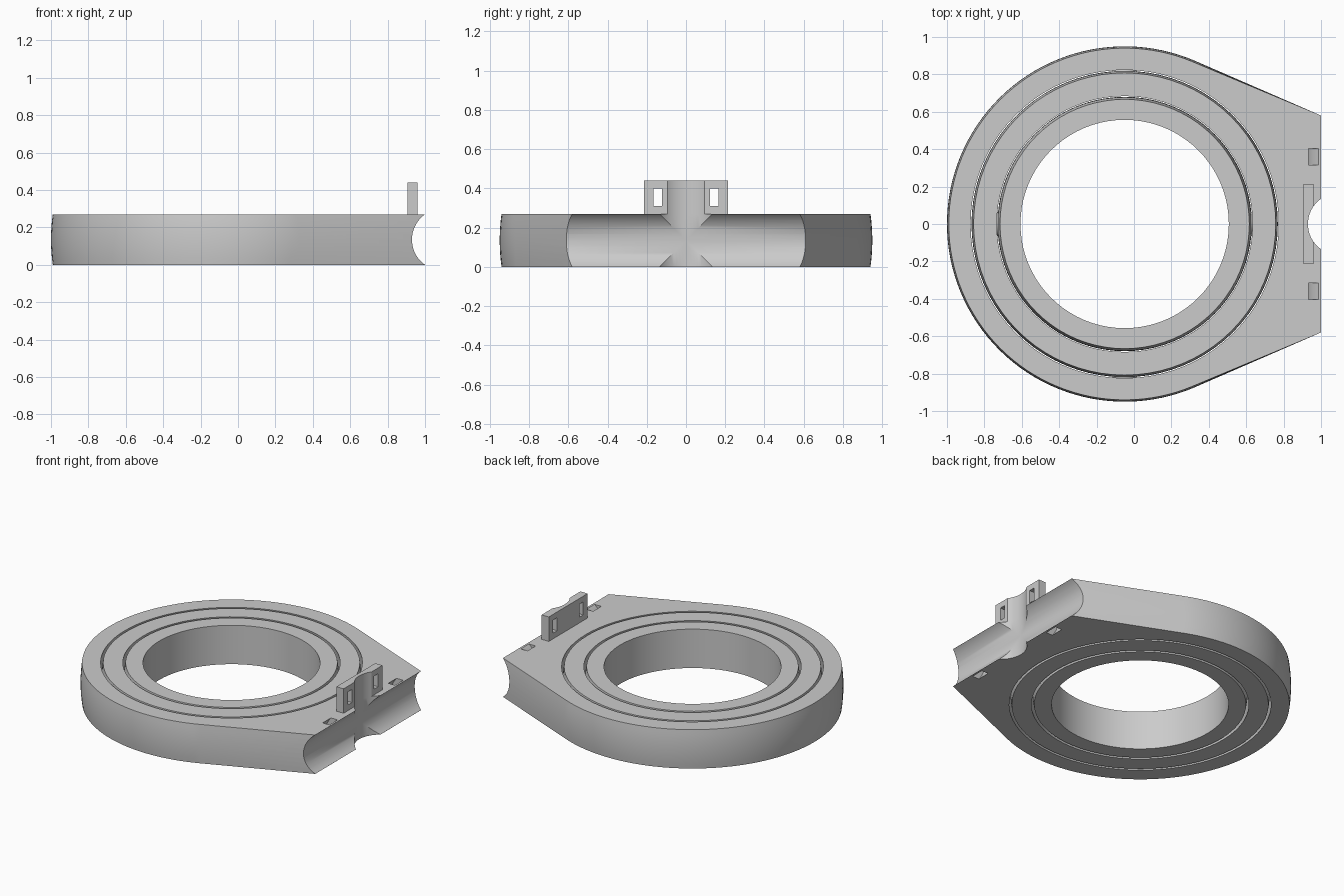
import bpy, bmesh
from math import sin, cos, pi, sqrt, atan2, acos
from mathutils import Matrix

if "Cube" in bpy.data.objects:
    bpy.data.objects.remove(bpy.data.objects["Cube"])

H = 0.27            # body height
MID = H / 2
CX = -0.05          # centre of the rings
PIPE_X, PIPE_R = 1.095, 0.165
SEG = 80

grey = bpy.data.materials.new("light grey plastic")
grey.use_nodes = True
grey.diffuse_color = (0.6, 0.6, 0.6, 1)
grey.node_tree.nodes["Principled BSDF"].inputs["Base Color"].default_value = (0.6, 0.6, 0.6, 1)


def finish(name, bm):
    bmesh.ops.recalc_face_normals(bm, faces=bm.faces)
    mesh = bpy.data.meshes.new(name)
    bm.to_mesh(mesh)
    bm.free()
    mesh.materials.append(grey)
    obj = bpy.data.objects.new(name, mesh)
    bpy.context.scene.collection.objects.link(obj)
    return obj


def loft(name, loops, closed=False):
    """Skin equal-length loops; cap the ends, or join last to first."""
    bm = bmesh.new()
    rows = [[bm.verts.new(p) for p in loop] for loop in loops]
    pairs = list(zip(rows, rows[1:]))
    if closed:
        pairs.append((rows[-1], rows[0]))
    else:
        bm.faces.new(rows[0])
        bm.faces.new(rows[-1])
    for a, b in pairs:
        for i in range(len(a)):
            j = (i + 1) % len(a)
            bm.faces.new((a[i], a[j], b[j], b[i]))
    return finish(name, bm)


def box(name, x, y, z):
    centre = [(s[0] + s[1]) / 2 for s in (x, y, z)]
    size = [s[1] - s[0] for s in (x, y, z)]
    bm = bmesh.new()
    bmesh.ops.create_cube(bm, size=1, matrix=Matrix.Translation(centre) @ Matrix.Diagonal((*size, 1)))
    return finish(name, bm)


def cylinder(name, centre, r1, r2, depth, turn=Matrix()):
    bm = bmesh.new()
    bmesh.ops.create_cone(bm, cap_ends=True, segments=64, radius1=r1, radius2=r2, depth=depth,
                          matrix=Matrix.Translation(centre) @ turn)
    return finish(name, bm)


def circle(r, z):
    return [(CX + r * cos(2 * pi * i / SEG), r * sin(2 * pi * i / SEG), z) for i in range(SEG)]


def ball_radius(r, z):
    return sqrt(r * r - (z - MID) ** 2)


def levels(low, high, n=8):
    return [low + (high - low) * i / n for i in range(n + 1)]


def cut(obj, cutters):
    for c in cutters:
        mod = obj.modifiers.new("cut", 'BOOLEAN')
        mod.operation, mod.solver, mod.object = 'DIFFERENCE', 'EXACT', c
        bpy.ops.object.select_all(action='DESELECT')
        bpy.context.view_layer.objects.active = obj
        obj.select_set(True)
        bpy.ops.object.modifier_apply(modifier=mod.name)


def body_outline(z):
    """Bulged disc joined by tangents to the flat mounting edge."""
    r, px, py = ball_radius(0.95, z), 1.0 - CX, 0.58
    start = atan2(py, px) + acos(r / sqrt(px * px + py * py))
    pts = [(1.0, -py, z), (1.0, py, z)]
    for i in range(SEG + 1):
        a = start + (2 * pi - 2 * start) * i / SEG
        pts.append((CX + r * cos(a), r * sin(a), z))
    return pts


# Outer body, bracket and their cutters
body = loft("outer_body", [body_outline(z) for z in levels(0, H)])
tab = box("bracket_tab", (0.905, 0.96), (-0.213, 0.213), (H - 0.005, 0.44))

turn_y = Matrix.Rotation(pi / 2, 4, 'X')
hole = loft("hole_cutter", [circle(ball_radius(0.835, z), z) for z in levels(-0.03, H + 0.03)])
rail = cylinder("rail_cutter", (PIPE_X, 0, MID), PIPE_R, PIPE_R, 3, turn_y)
post = cylinder("post_cutter", (PIPE_X, 0, MID), PIPE_R, PIPE_R, 2)
slots, windows = [], []
for s in (-1, 1):
    section = [(0.174, -0.045), (0.21, -0.045), (0.21, 0.045), (0.174, 0.045)]
    slots.append(loft("strap_slot_cutter", [
        [(PIPE_X + r * cos(2 * pi * i / 64), s * 0.36 + y, MID + r * sin(2 * pi * i / 64))
         for i in range(64)] for r, y in section], closed=True))
    windows.append(box("window_cutter", (0.8, 1.1), sorted((s * 0.122, s * 0.165)), (0.31, 0.4)))

cut(body, [hole, rail, post] + slots)
cut(tab, [post] + windows)
for c in [hole, rail, post] + slots + windows:
    bpy.data.objects.remove(c)


# Nested rings with ball-shaped outer walls
def ring(name, outer, inner):
    up = levels(0, H)
    return loft(name, [circle(ball_radius(outer, z), z) for z in up]
                + [circle(inner(z), z) for z in reversed(up)], closed=True)


parts = [body, tab,
         ring("middle_ring", 0.819, lambda z: ball_radius(0.697, z)),
         ring("inner_ring", 0.68, lambda z: 0.557)]

# Pivots: the middle ring swings on y, the inner ring on x
for s, side in ((1, "left"), (-1, "right")):
    parts.append(cylinder(side + "_inner_pivot", (CX + s * 0.685, 0, MID), 0.075, 0.05, 0.06,
                          Matrix.Rotation(s * pi / 2, 4, 'Y')))
for s, side in ((1, "back"), (-1, "front")):
    parts.append(cylinder(side + "_outer_pivot", (CX, s * 0.823, MID), 0.075, 0.05, 0.06,
                          Matrix.Rotation(-s * pi / 2, 4, 'X')))

# Smooth curves, keep edges crisp
bpy.ops.object.select_all(action='DESELECT')
for p in parts:
    p.select_set(True)
bpy.context.view_layer.objects.active = body
bpy.ops.object.shade_smooth_by_angle(angle=0.5)
